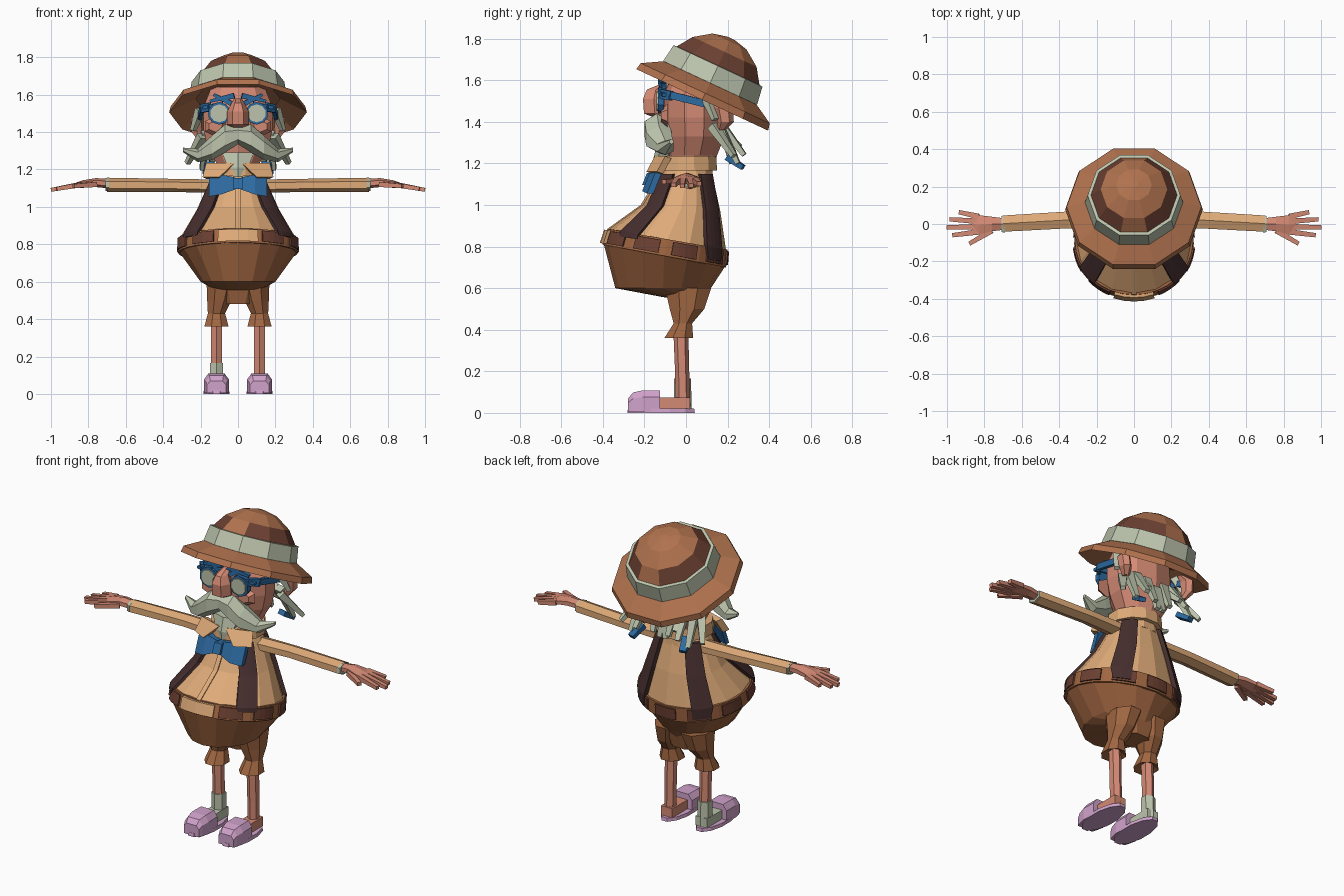
import bpy, bmesh, math
from math import sin, cos, pi, radians
from mathutils import Vector, Matrix

if "Cube" in bpy.data.objects:
    bpy.data.objects.remove(bpy.data.objects["Cube"])


def material(name, rgb):
    lin = [((c / 255 + 0.055) / 1.055) ** 2.4 for c in rgb]
    m = bpy.data.materials.new(name)
    m.diffuse_color = (*lin, 1)
    m.use_nodes = True
    m.node_tree.nodes["Principled BSDF"].inputs["Base Color"].default_value = m.diffuse_color
    return m


HAT = material("hat brown", (176, 114, 78))
PANTS = material("trouser brown", (160, 102, 65))
SHIRT = material("shirt tan", (222, 170, 120))
DARK = material("strap dark brown", (70, 46, 46))
PANEL = material("panel brown", (108, 64, 50))
SKIN = material("skin", (212, 138, 116))
GREY = material("grey hair and cloth", (188, 196, 172))
BLUE = material("blue", (45, 106, 160))
PINK = material("slipper pink", (208, 162, 202))


def loft(name, rings, mat, cap=True):
    """Skin a list of equal-length closed rings."""
    bm = bmesh.new()
    vs = [[bm.verts.new(p) for p in r] for r in rings]
    n = len(rings[0])
    for a, b in zip(vs, vs[1:]):
        for i in range(n):
            j = (i + 1) % n
            bm.faces.new((a[i], a[j], b[j], b[i]))
    if cap:
        bm.faces.new(vs[0])
        bm.faces.new(vs[-1])
    bmesh.ops.recalc_face_normals(bm, faces=bm.faces)
    me = bpy.data.meshes.new(name)
    bm.to_mesh(me)
    bm.free()
    ob = bpy.data.objects.new(name, me)
    bpy.context.collection.objects.link(ob)
    me.materials.append(mat)
    return ob


def tube(name, pts, axis, mat, n=8, turn=0.5, shear=0):
    """Tube through (x, y, z, ra, rb) stations, sections square to the axis."""
    rings = []
    for x, y, z, a, b in pts:
        r = []
        for i in range(n):
            t = 2 * pi * (i + turn) / n
            u, v = a * cos(t), b * sin(t)
            r.append({'x': (x, y + u + shear * v, z + v), 'y': (x + u, y, z + v),
                      'z': (x + u, y + v, z)}[axis])
        rings.append(r)
    return loft(name, rings, mat)


def rod(name, a, b, w, h, mat, taper=1.0):
    """Four-sided bar between two points."""
    a, b = Vector(a), Vector(b)
    d = (b - a).normalized()
    up = Vector((0, 0, 1)) if abs(d.z) < 0.9 else Vector((0, 1, 0))
    s = d.cross(up).normalized()
    u = s.cross(d)
    sq = [(1, 1), (-1, 1), (-1, -1), (1, -1)]
    return loft(name, [[p + s * (w * i * k / 2) + u * (h * j * k / 2) for i, j in sq]
                       for p, k in ((a, 1), (b, taper))], mat)


def flip(pts, s):
    return [(s * p[0], *p[1:]) for p in pts]


# Body surface: front z, front y, back z, back y, half width
BODY = [(.555, -.10, .555, .09, .12), (.60, -.34, .60, .12, .20), (.81, -.395, .70, .185, .312),
        (.885, -.37, .785, .192, .308), (1.0, -.21, .97, .165, .22), (1.13, -.13, 1.13, .13, .155),
        (1.18, -.11, 1.18, .12, .13)]


def surf(deg, t, off=0):
    i = min(int(t), len(BODY) - 2)
    zf, yf, zb, yb, rx = [a + (b - a) * (t - i) for a, b in zip(BODY[i], BODY[i + 1])]
    s, c = sin(radians(deg)), cos(radians(deg))
    k = (1 + c) / 2
    return Vector(((rx + off) * s, yb + (yf - yb) * k - off * c, zb + (zf - zb) * k))


def patch(name, t0, t1, c0, c1, w0, w1, off, mat, n=4, thick=.03):
    """Plate lying on the body between two levels, centred on an angle."""
    ts = [t0] + [t for t in range(len(BODY)) if t0 < t < t1] + [t1]
    rings = []
    for t in ts:
        k = (t - t0) / (t1 - t0)
        c, w = c0 + (c1 - c0) * k, w0 + (w1 - w0) * k
        angs = [c - w + 2 * w * i / n for i in range(n + 1)]
        rings.append([surf(a, t, off) for a in angs] + [surf(a, t, off - thick) for a in angs[::-1]])
    return loft(name, rings, mat)


# Trousers and shirt
N = 16
ring = lambda t: [surf(360 * i / N, t) for i in range(N)]
loft("trousers", [ring(t) for t in (0, 1, 2, 2.5)], PANTS)
loft("shirt", [ring(t) for t in (2.5, 3, 4, 5, 6)], SHIRT)
patch("shirt_placket", 3, 5, 0, 0, 2.5, 4.5, .008, SHIRT, 2)
# Belt, belt panels and buckle
patch("belt", 2, 3, 0, 0, 180, 180, .008, PANTS, 32)
for i in range(1, 10):
    patch("belt_panel", 2.12, 2.9, 36 * i, 36 * i, 12, 12, .016, PANEL)
patch("belt_buckle", 2.1, 2.95, 0, 0, 19, 19, .022, SHIRT)
# Braces
for s in (1, -1):
    patch("front_brace", 2.7, 5.4, s * 52, s * 46, 10, 17, .02, DARK)
    patch("back_brace", 2.25, 5.4, s * 142, s * 135, 9, 17, .02, DARK)

# Collar, its flaps and the bow tie
tube("collar_base", [(0, 0, 1.12, .15, .135), (0, 0, 1.175, .13, .13)], 'z', SHIRT, 12)
tube("collar", [(0, 0, 1.165, .155, .155), (0, 0, 1.235, .15, .15)], 'z', SHIRT, 12)
tube("bow_knot", [(-.025, -.175, 1.125, .035, .04), (.025, -.175, 1.125, .035, .04)], 'x', BLUE, 4, .5, .4)
for s in (1, -1):
    loft("collar_flap", [flip(r, s) for r in (
        [(.02, -.15, 1.235), (.17, -.10, 1.235), (.19, -.14, 1.16), (.10, -.19, 1.16)],
        [(.02, -.12, 1.225), (.15, -.07, 1.225), (.17, -.11, 1.15), (.10, -.16, 1.15)])], SHIRT)
    tube("bow_wing", flip([(.015, -.165, 1.125, .025, .045), (.09, -.165, 1.12, .035, .075),
                           (.155, -.15, 1.11, .022, .078)], s), 'x', BLUE, 4, .5, .4)

# Head, nose and chin beard
tube("head", [(0, .03, 1.15, .09, .09), (0, .03, 1.24, .125, .12), (0, .04, 1.33, .175, .145),
              (0, .04, 1.42, .195, .15), (0, .04, 1.53, .195, .15), (0, .06, 1.64, .15, .12)], 'z', SKIN, 10)
tube("nose", [(0, -.10, 1.41, .03, .03), (0, -.15, 1.44, .06, .06), (0, -.155, 1.51, .058, .06),
              (0, -.145, 1.555, .035, .05), (0, -.10, 1.58, .02, .03)], 'z', SKIN, 6, 0)
tube("chin_beard", [(0, -.13, 1.16, .03, .025), (0, -.12, 1.21, .06, .04), (0, -.09, 1.29, .10, .05)], 'z', GREY, 6)

for s in (1, -1):
    # Moustache half
    tube("moustache", flip([(0, -.14, 1.385, .055, .05), (.07, -.14, 1.365, .068, .075),
                            (.14, -.13, 1.315, .07, .065), (.215, -.10, 1.275, .045, .035),
                            (.295, -.07, 1.305, .012, .012)], s), 'x', GREY, 6)
    # Cheek and ear
    tube("cheek", flip([(.12, -.12, 1.43, .04, .03), (.12, -.09, 1.43, .065, .055)], s), 'y', SKIN, 6)
    tube("ear", flip([(.20, .17, 1.36, .02, .02), (.22, .19, 1.40, .032, .04),
                      (.225, .18, 1.47, .032, .045), (.20, .16, 1.51, .02, .02)], s), 'z', SKIN, 6)
    # Spectacles: rim, lens, temple
    tube("spectacle_rim", flip([(.10, -.135, 1.50, .062, .06), (.10, -.105, 1.50, .062, .06)], s), 'y', BLUE, 10)
    tube("spectacle_lens", flip([(.10, -.142, 1.50, .05, .048), (.10, -.13, 1.50, .05, .048)], s), 'y', GREY, 10)
    rod("temple_front", (s * .15, -.12, 1.535), (s * .195, -.07, 1.525), .02, .045, BLUE)
    rod("temple_side", (s * .19, -.08, 1.53), (s * .21, .16, 1.47), .02, .035, BLUE)
    # Eyebrows
    for a, b in (((.01, 1.54), (.13, 1.60)), ((.02, 1.595), (.15, 1.565)), ((.08, 1.55), (.19, 1.53))):
        rod("eyebrow", (s * a[0], -.115, a[1]), (s * b[0], -.105, b[1]), .04, .03, BLUE, .5)
    # Hair tufts behind and beside the ears
    for a, b in (((.06, .17, 1.39), (.05, .24, 1.23)), ((.12, .16, 1.40), (.14, .28, 1.24)),
                 ((.17, .15, 1.40), (.19, .25, 1.20)), ((.19, .13, 1.38), (.27, .23, 1.235)),
                 ((.0, .18, 1.35), (.02, .22, 1.20)), ((.2, .10, 1.52), (.24, .14, 1.41)),
                 ((.09, .17, 1.36), (.11, .26, 1.28))):
        rod("hair_tuft", (s * a[0], *a[1:]), (s * b[0], *b[1:]), .05, .04, GREY, .55)
    rod("hair_tie", (s * .15, .20, 1.23), (s * .17, .275, 1.18), .05, .03, BLUE, .8)

# Hat: brim, band and crown on one tilted axis
TILT = Matrix.Translation((0, .08, 1.51)) @ Matrix.Rotation(radians(-25), 4, 'X')


def turned(name, prof, mat, cap=False):
    return loft(name, [[TILT @ Vector((r * cos(2 * pi * i / 10), r * sin(2 * pi * i / 10), h))
                        for i in range(10)] for r, h in prof], mat, cap)


turned("hat_brim", [(.225, .075), (.368, -.005), (.36, .03), (.25, .09)], HAT)
turned("hat_band", [(.235, .08), (.262, .085), (.248, .175), (.22, .178)], GREY)
crown = turned("hat_crown", [(.24, .08), (.232, .175), (.178, .25), (.095, .305), (.02, .322)], HAT, True)
crown.data.materials.append(PANEL)
for f in crown.data.polygons:
    low = (TILT.inverted() @ f.center).z < .24
    if low and abs(f.normal.x) > .4:
        f.material_index = 1

# Arms and hands
for s in (1, -1):
    tube("sleeve", flip([(.10, .02, 1.11, .06, .036), (.35, .022, 1.115, .052, .035),
                         (.70, .002, 1.118, .05, .038)], s), 'x', SHIRT, 6)
    tube("sleeve_cuff", flip([(.69, .0, 1.12, .053, .034), (.708, .0, 1.12, .05, .034)], s), 'x', GREY, 6)
    tube("palm", flip([(.70, 0, 1.125, .036, .025), (.76, 0, 1.13, .045, .024),
                       (.83, -.005, 1.122, .06, .02), (.865, -.003, 1.115, .055, .015)], s), 'x', SKIN, 6)
    for a, b in (((.83, .04), (.935, .063)), ((.84, .015), (.985, .025)),
                 ((.84, -.015), (1.0, -.018)), ((.83, -.042), (.97, -.06)), ((.76, -.035), (.88, -.105))):
        rod("finger", (s * a[0], a[1], 1.12), (s * b[0], b[1], 1.12 - (b[0] - .83) * .17), .03, .028, SKIN, .75)

# Hips, breeches, legs and slippers
tube("hips", [(0, 0, .60, .17, .11), (0, .0, .48, .10, .075)], 'z', PANTS, 8)
for s in (1, -1):
    side = "left" if s > 0 else "right"
    x = s * .115
    tube(side + "_breeches", [(s * .085, .01, .60, .09, .12), (s * .10, .005, .50, .07, .09),
                              (x, -.015, .43, .05, .048), (x, -.035, .36, .07, .075),
                              (x, -.02, .375, .03, .03)], 'z', PANTS, 8)
    tube(side + "_leg", [(x, -.015, .03, .032, .036), (x, -.018, .18, .033, .034),
                         (x, -.025, .40, .034, .036)], 'z', SKIN, 6)
    foot = GREY if s < 0 else SKIN
    rod(side + "_foot", (x, -.18, .045), (x, .02, .047), .075, .055, foot)
    if s < 0:
        tube("sock", [(x, -.015, .02, .042, .042), (x, -.017, .165, .04, .041)], 'z', GREY, 6)
    tube(side + "_slipper_sole", [(x, -.12, 0, .072, .168), (x, -.12, .02, .07, .165)], 'z', PINK, 12)
    toe = [(-.278, .05, .07), (-.255, .058, .098), (-.21, .068, .108), (-.125, .066, .108)]
    loft(side + "_slipper_toe", [[(x - w, y, .005), (x - w, y, h * .7), (x - w * .65, y, h),
                                  (x + w * .65, y, h), (x + w, y, h * .7), (x + w, y, .005)]
                                 for y, w, h in toe], PINK)
